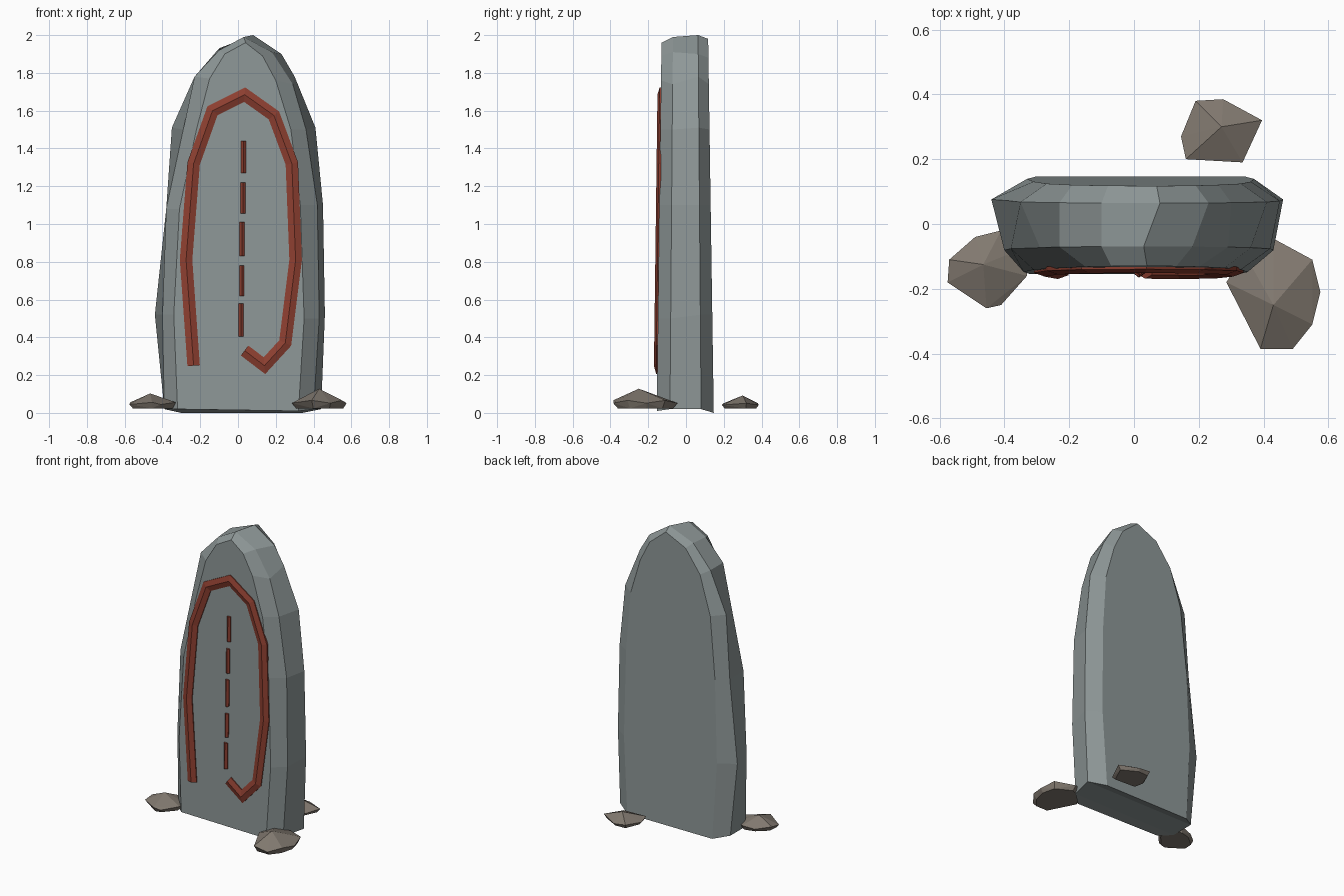
import bpy, bmesh
from mathutils import Vector

if "Cube" in bpy.data.objects:
    bpy.data.objects.remove(bpy.data.objects["Cube"])


def material(name, rgb):
    m = bpy.data.materials.new(name)
    m.diffuse_color = (*rgb, 1)
    m.use_nodes = True
    m.node_tree.nodes["Principled BSDF"].inputs["Base Color"].default_value = m.diffuse_color
    return m


STONE = material("grey_stone", (0.27, 0.31, 0.31))
ROCK = material("brown_rock", (0.22, 0.19, 0.16))
PAINT = material("red_paint", (0.27, 0.05, 0.03))


def finish(bm, name, mat):
    bmesh.ops.recalc_face_normals(bm, faces=bm.faces)
    me = bpy.data.meshes.new(name)
    bm.to_mesh(me)
    bm.free()
    me.materials.append(mat)
    ob = bpy.data.objects.new(name, me)
    bpy.context.collection.objects.link(ob)
    return ob


def front_y(z):
    return -0.155 + 0.013 * z


# Standing slab: four outlines (x, z) lofted from front to back
front = [(-.32, .02), (-.34, .52), (-.31, 1.08), (-.22, 1.5), (-.15, 1.77), (-.07, 1.9), (.04, 1.96),
         (.13, 1.89), (.2, 1.76), (.28, 1.5), (.33, 1.1), (.35, .5), (.32, .01)]
mid_front = [(-.39, .02), (-.40, .52), (-.38, 1.08), (-.29, 1.5), (-.23, 1.78), (-.1, 1.92), (.03, 1.99),
             (.18, 1.91), (.29, 1.74), (.36, 1.5), (.42, 1.1), (.43, .5), (.40, .02)]
mid_back = [(-.39, .02), (-.44, .52), (-.38, 1.08), (-.35, 1.51), (-.23, 1.78), (-.1, 1.93), (.08, 2.0),
            (.23, 1.9), (.30, 1.78), (.41, 1.51), (.45, 1.1), (.46, .52), (.44, .02)]
back = [(-.30, 0), (-.33, .52), (-.31, 1.08), (-.27, 1.5), (-.19, 1.76), (-.08, 1.91), (.07, 1.98),
        (.19, 1.88), (.26, 1.74), (.33, 1.5), (.36, 1.1), (.37, .52), (.34, 0)]
depths = [front_y, lambda z: -.085 + .008 * z, lambda z: .08 - .008 * z, lambda z: .147 - .015 * z]

bm = bmesh.new()
rings = [[bm.verts.new((x, d(z), z)) for x, z in ring]
         for ring, d in zip((front, mid_front, mid_back, back), depths)]
for a, b in zip(rings, rings[1:]):
    for i in range(len(a)):
        j = (i + 1) % len(a)
        bm.faces.new((a[i], a[j], b[j], b[i]))
bm.faces.new(rings[0])
bm.faces.new(rings[-1])
finish(bm, "standing_slab", STONE)


# Raised ribbon with a triangular section, mitred along a path on the front
def ridge(name, path, half, height):
    pts = [Vector(p) for p in path]
    bm = bmesh.new()
    sections = []
    for i, p in enumerate(pts):
        dirs = []
        if i > 0:
            dirs.append((p - pts[i - 1]).normalized())
        if i < len(pts) - 1:
            dirs.append((pts[i + 1] - p).normalized())
        t = sum(dirs, Vector((0, 0))).normalized()
        n = Vector((-t.y, t.x))
        n *= half / max(t.dot(dirs[0]), 0.4)
        y = front_y(p.y)
        l, r = p + n, p - n
        sections.append([bm.verts.new(c) for c in
                         ((l.x, y + .006, l.y), (l.x, y - height * .35, l.y), (p.x, y - height, p.y),
                          (r.x, y - height * .35, r.y), (r.x, y + .006, r.y))])
    for a, b in zip(sections, sections[1:]):
        for i in range(5):
            j = (i + 1) % 5
            bm.faces.new((a[i], a[j], b[j], b[i]))
    bm.faces.new(sections[0])
    bm.faces.new(sections[-1])
    return finish(bm, name, PAINT)


ridge("carved_band", [(-.235, .25), (-.275, .81), (-.235, 1.32), (-.135, 1.6), (.035, 1.685), (.19, 1.575),
                      (.285, 1.32), (.305, .81), (.25, .37), (.14, .25), (.035, .33)], .033, .018)

# Column of plain upright strokes
for i, (x, z0, z1) in enumerate([(.015, .405, .58), (.02, .62, .78), (.022, .83, 1.01),
                                 (.026, 1.055, 1.22), (.03, 1.27, 1.44)]):
    ridge(f"centre_stroke_{i + 1}", [(x, z0), (x, z1)], .013, .016)


# Faceted ground rocks: hull of a base, a widest outline and a peak
def rock(name, outline, peak):
    bm = bmesh.new()
    c = sum((Vector(p) for p in outline), Vector((0, 0))) / len(outline)
    for i, p in enumerate(outline):
        z = .022 + (peak[2] - .022) * (.42 if i % 2 else .28)
        q = c + (Vector(p) - c) * .86
        bm.verts.new((p[0], p[1], z))
        bm.verts.new((q.x, q.y, .024))
    bm.verts.new(peak)
    res = bmesh.ops.convex_hull(bm, input=bm.verts)
    bmesh.ops.delete(bm, geom=[v for v in res["geom_interior"] if isinstance(v, bmesh.types.BMVert)],
                     context='VERTS')
    finish(bm, name, ROCK)


rock("left_rock", [(-.575, -.18), (-.57, -.11), (-.49, -.04), (-.41, -.02), (-.33, -.07), (-.33, -.16),
                   (-.41, -.25), (-.455, -.26)], (-.465, -.125, .103))
rock("right_rock", [(.285, -.18), (.34, -.09), (.43, -.045), (.55, -.11), (.575, -.21), (.55, -.31),
                    (.49, -.385), (.39, -.385)], (.43, -.25, .128))
rock("back_rock", [(.145, .27), (.19, .38), (.275, .385), (.395, .32), (.335, .19), (.16, .2)],
     (.27, .30, .092))
